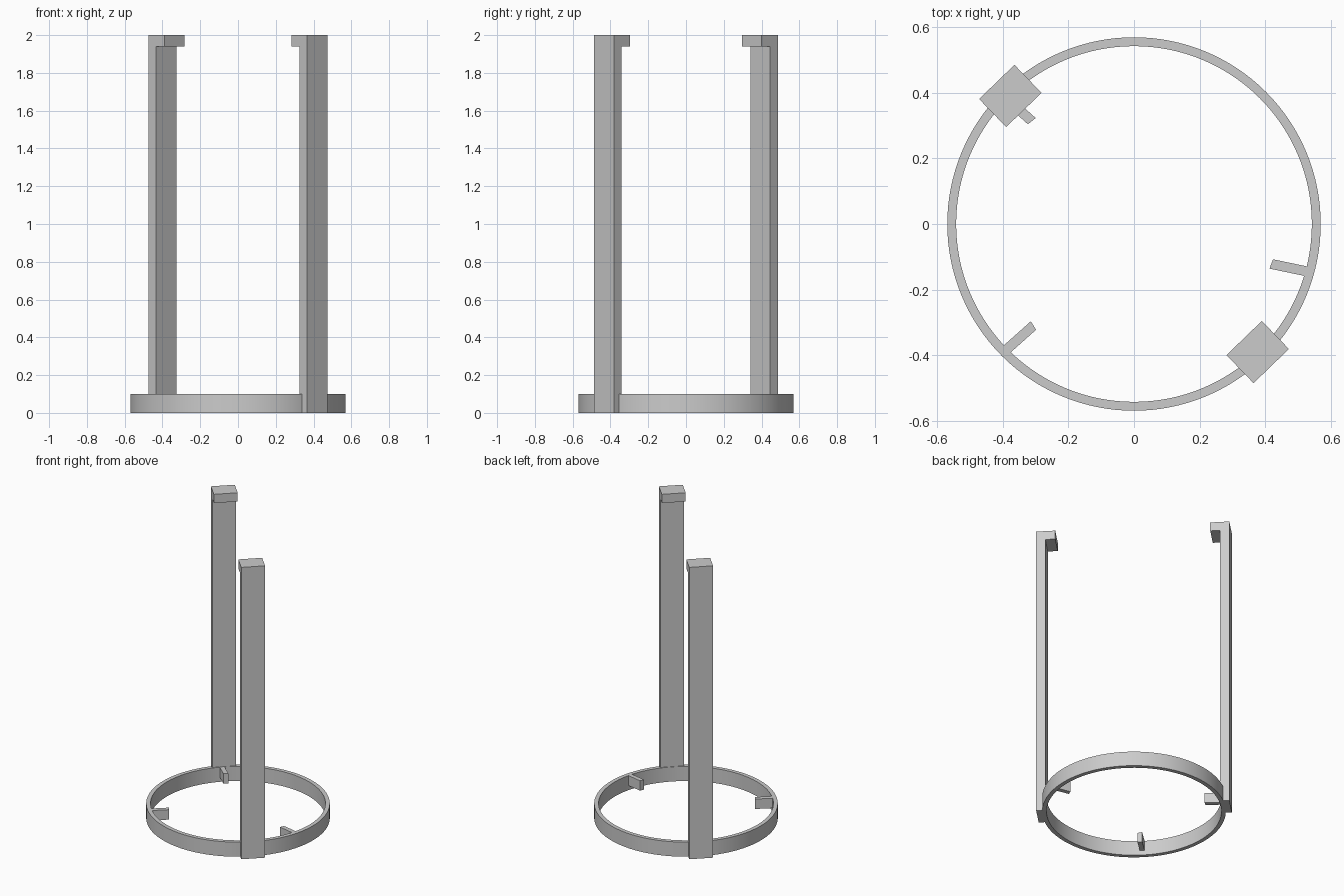
import bpy
import bmesh
from math import radians
from mathutils import Matrix

cube = bpy.data.objects.get("Cube")
if cube:
    bpy.data.objects.remove(cube, do_unlink=True)

grey = bpy.data.materials.new("plain grey")
grey.use_nodes = True
COLOUR = (0.6, 0.6, 0.6, 1.0)
grey.diffuse_color = COLOUR
grey.node_tree.nodes["Principled BSDF"].inputs["Base Color"].default_value = COLOUR


def finish(name, bm):
    bmesh.ops.recalc_face_normals(bm, faces=bm.faces)
    mesh = bpy.data.meshes.new(name)
    bm.to_mesh(mesh)
    bm.free()
    mesh.materials.append(grey)
    obj = bpy.data.objects.new(name, mesh)
    bpy.context.collection.objects.link(obj)
    return obj


def extrude_profile(name, points, depth, matrix):
    """Extrude a flat outline along depth, then place it."""
    bm = bmesh.new()
    face = bm.faces.new([bm.verts.new(p) for p in points])
    new = bmesh.ops.extrude_face_region(bm, geom=[face])["geom"]
    verts = [v for v in new if isinstance(v, bmesh.types.BMVert)]
    bmesh.ops.translate(bm, verts=verts, vec=depth)
    bm.transform(matrix)
    return finish(name, bm)


def turn(degrees):
    return Matrix.Rotation(radians(degrees), 4, 'Z')


# Base ring: a rectangular section spun around z
TOP, INNER, OUTER = 0.1, 0.543, 0.57
bm = bmesh.new()
section = [bm.verts.new(p) for p in
           ((INNER, 0, 0), (OUTER, 0, 0), (OUTER, 0, TOP), (INNER, 0, TOP))]
edges = [bm.edges.new((section[i], section[(i + 1) % 4])) for i in range(4)]
bmesh.ops.spin(bm, geom=section + edges, axis=(0, 0, 1), cent=(0, 0, 0),
               angle=radians(360), steps=128)
bmesh.ops.remove_doubles(bm, verts=bm.verts, dist=0.0005)
ring = finish("base_ring", bm)
bpy.context.view_layer.objects.active = ring
ring.select_set(True)
bpy.ops.object.shade_smooth_by_angle(angle=radians(30))
ring.select_set(False)

# Two posts, each with a lip hooked inward at the top
HALF = 0.075
post = [(r, -HALF, z) for r, z in
        ((0.603, 0), (0.603, 2), (0.484, 2), (0.484, 1.94),
         (0.546, 1.94), (0.546, 0))]
for name, angle in (("right_back_post", 134), ("left_front_post", -46)):
    extrude_profile(name, post, (0, 2 * HALF, 0), turn(angle))

# Three support pegs with slightly slanted tips, flush with the ring top
peg = [(-0.0025, -0.015, 0), (0.0025, 0.015, 0),
       (0.12, 0.015, 0), (0.12, -0.015, 0)]
for name, x, y, angle in (("right_back_peg", -0.312, 0.314, 138),
                          ("right_front_peg", -0.307, -0.31, 221.7),
                          ("left_peg", 0.419, -0.122, -11.8)):
    place = Matrix.Translation((x, y, 0.032)) @ turn(angle)
    extrude_profile(name, peg, (0, 0, TOP - 0.032), place)
